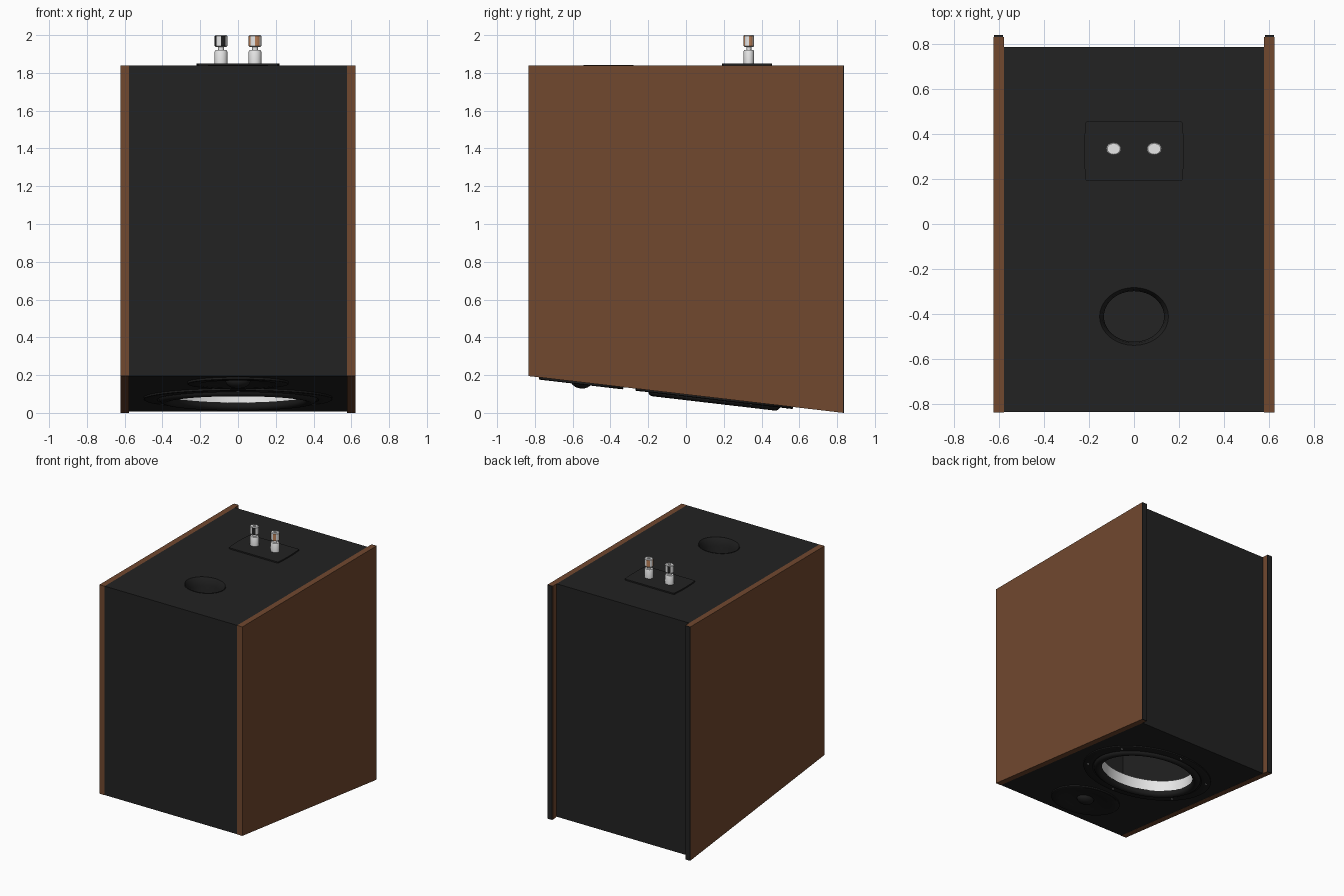
import bpy, bmesh, math
from mathutils import Matrix

if "Cube" in bpy.data.objects:
    bpy.data.objects.remove(bpy.data.objects["Cube"])

SLOPE = 0.1168            # fall of the driver baffle per unit of y
OVAL = 1.19               # drivers and port are wider in x


def material(name, rgb):
    m = bpy.data.materials.new(name)
    m.diffuse_color = (*rgb, 1)
    m.use_nodes = True
    m.node_tree.nodes["Principled BSDF"].inputs["Base Color"].default_value = m.diffuse_color
    return m


WOOD = material("walnut brown", (0.165, 0.065, 0.028))
BLACK = material("cabinet black", (0.016, 0.016, 0.016))
DARK = material("driver black", (0.012, 0.012, 0.012))
WHITE = material("pale metal", (0.8, 0.8, 0.8))
COPPER = material("copper marking", (0.5, 0.22, 0.1))


def finish(name, bm, mats, smooth=False):
    bmesh.ops.recalc_face_normals(bm, faces=bm.faces)
    me = bpy.data.meshes.new(name)
    bm.to_mesh(me)
    bm.free()
    for m in mats:
        me.materials.append(m)
    ob = bpy.data.objects.new(name, me)
    bpy.context.collection.objects.link(ob)
    bpy.ops.object.select_all(action='DESELECT')
    ob.select_set(True)
    bpy.context.view_layer.objects.active = ob
    if smooth:
        bpy.ops.object.shade_smooth_by_angle(angle=math.radians(35))
    return ob


def prism(name, yz, x0, x1, mat):
    """Side profile in (y, z) extruded along x."""
    bm = bmesh.new()
    f = bm.faces.new([bm.verts.new((x0, y, z)) for y, z in yz])
    g = bmesh.ops.extrude_face_region(bm, geom=[f])
    bmesh.ops.translate(bm, vec=(x1 - x0, 0, 0),
                        verts=[v for v in g["geom"] if isinstance(v, bmesh.types.BMVert)])
    return finish(name, bm, [mat])


def lathe(name, profile, mats, matrix, closed=False, oval=OVAL, n=64, rule=None):
    """Spin (radius, height) points; radius 0 closes with a centre point."""
    bm = bmesh.new()
    rings = []
    for r, h in profile:
        if r == 0:
            rings.append([bm.verts.new((0, 0, h))] * n)
        else:
            rings.append([bm.verts.new((r * oval * math.cos(2 * math.pi * i / n),
                                        r * math.sin(2 * math.pi * i / n), h)) for i in range(n)])
    last = len(rings) if closed else len(rings) - 1
    for k in range(last):
        a, b = rings[k], rings[(k + 1) % len(rings)]
        for i in range(n):
            j = (i + 1) % n
            vs = list(dict.fromkeys([a[i], a[j], b[j], b[i]]))
            f = bm.faces.new(vs)
            if rule:
                f.material_index = rule(k, i)
    bmesh.ops.transform(bm, matrix=matrix, verts=bm.verts)
    return finish(name, bm, mats, True)


def cut(target, cutter):
    bpy.context.view_layer.objects.active = target
    mod = target.modifiers.new("cut", 'BOOLEAN')
    mod.operation = 'DIFFERENCE'
    mod.solver = 'EXACT'
    mod.object = cutter
    bpy.ops.object.modifier_apply(modifier=mod.name)
    bpy.data.objects.remove(cutter)


def base(y):
    return 0.0975 - SLOPE * y


def on_baffle(y):
    """Frame on the sloping baffle with local z pointing out of it."""
    return Matrix.Translation((0, y, base(y))) @ Matrix.Rotation(math.pi - math.atan(SLOPE), 4, 'X')


def side(y0, y1, lift=0.0, top=1.84):
    return [(y0, base(y0) + lift), (y1, base(y1) + lift), (y1, top), (y0, top)]


# wooden side panels with a thin black strip on the rear edge
for s, label in ((-1, "left"), (1, "right")):
    prism(label + "_panel", side(-0.835, 0.83), s * 0.577, s * 0.622, WOOD)
    prism(label + "_rear_strip", side(0.83, 0.837), s * 0.58, s * 0.62, BLACK)

# hollow cabinet
WOOFER, TWEETER = on_baffle(0.15), on_baffle(-0.555)
PORT = Matrix.Translation((0, -0.41, 1.84))
cabinet = prism("cabinet", side(-0.834, 0.785, 0.001), -0.577, 0.577, BLACK)
cut(cabinet, prism("cavity", side(-0.785, 0.735, 0.05, 1.79), -0.555, 0.555, BLACK))


def plug(r, h0, h1, m):
    return lathe("plug", [(0, h0), (r, h0), (r, h1), (0, h1)], [BLACK], m)


cut(cabinet, plug(0.36, -0.1, 0.1, WOOFER))
cut(cabinet, plug(0.19, -0.035, 0.1, TWEETER))
cut(cabinet, plug(0.131, -0.1, 0.1, PORT))

# woofer flange with rolled surround
roll = [(0.326 + 0.026 * math.cos(a), 0.004 + 0.026 * math.sin(a))
        for a in [math.pi * k / 10 for k in range(11)]]
lathe("woofer_surround", [(0.42, -0.002), (0.42, 0.008), (0.415, 0.011), (0.36, 0.011)] + roll
      + [(0.30, -0.01), (0.36, -0.01)], [DARK], WOOFER, closed=True)
# pale ring inside the woofer opening
lathe("woofer_inner_ring", [(0.30, -0.008), (0.312, -0.008), (0.312, -0.09), (0.30, -0.09)],
      [WHITE], WOOFER, closed=True)
# flange screws
for i in range(6):
    a = math.radians(60 * i + 30)
    m = WOOFER @ Matrix.Translation((0.39 * OVAL * math.cos(a), 0.39 * math.sin(a), 0.011))
    lathe("woofer_screw", [(0.007, -0.002), (0.007, 0.001), (0, 0.002)], [WHITE], m, n=10)

# tweeter plate dished round a small dome
dome = [(0.055 * math.cos(a), -0.005 + 0.038 * math.sin(a))
        for a in [math.pi / 2 * k / 8 for k in range(8)]] + [(0, 0.033)]
lathe("tweeter", [(0.225, -0.002), (0.225, 0.009), (0.221, 0.012), (0.175, 0.012),
                  (0.14, 0.003), (0.10, -0.006), (0.065, -0.01), (0.055, -0.01)] + dome,
      [DARK], TWEETER)

# flared port tube
lathe("port_tube", [(0.133, 0), (0.133, 0.003), (0.128, 0.003), (0.118, -0.02), (0.112, -0.06),
                    (0.112, -0.4), (0.12, -0.4), (0.12, -0.06), (0.128, -0.02)],
      [BLACK], PORT, closed=True)

# terminal plate with slightly bowed ends
bm = bmesh.new()
outline = []
for s in (1, -1):
    for t in (-1, -0.95, -0.5, 0, 0.5, 0.95, 1):
        w = 0.221 - 0.007 * t * t - (0.006 if abs(t) == 1 else 0)
        outline.append(bm.verts.new((s * w, 0.323 + s * t * 0.133, 1.838)))
f = bm.faces.new(outline)
g = bmesh.ops.extrude_face_region(bm, geom=[f])
bmesh.ops.translate(bm, vec=(0, 0, 0.012),
                    verts=[v for v in g["geom"] if isinstance(v, bmesh.types.BMVert)])
finish("terminal_plate", bm, [BLACK])

# binding posts: base, neck and marked cap
for x, mark, label in ((-0.09, BLACK, "negative"), (0.09, COPPER, "positive")):
    m = Matrix.Translation((x, 0.333, 1.848))
    lathe(label + "_post", [(0, 0), (0.028, 0), (0.028, 0.066), (0.025, 0.072), (0.013, 0.072),
                            (0.013, 0.09), (0.024, 0.09), (0.028, 0.094), (0.028, 0.148),
                            (0.024, 0.152), (0.01, 0.152), (0.01, 0.146), (0, 0.146)],
          [WHITE, mark], m, n=16,
          rule=lambda k, i: 1 if k == 7 and i % 4 < 2 else 0)
